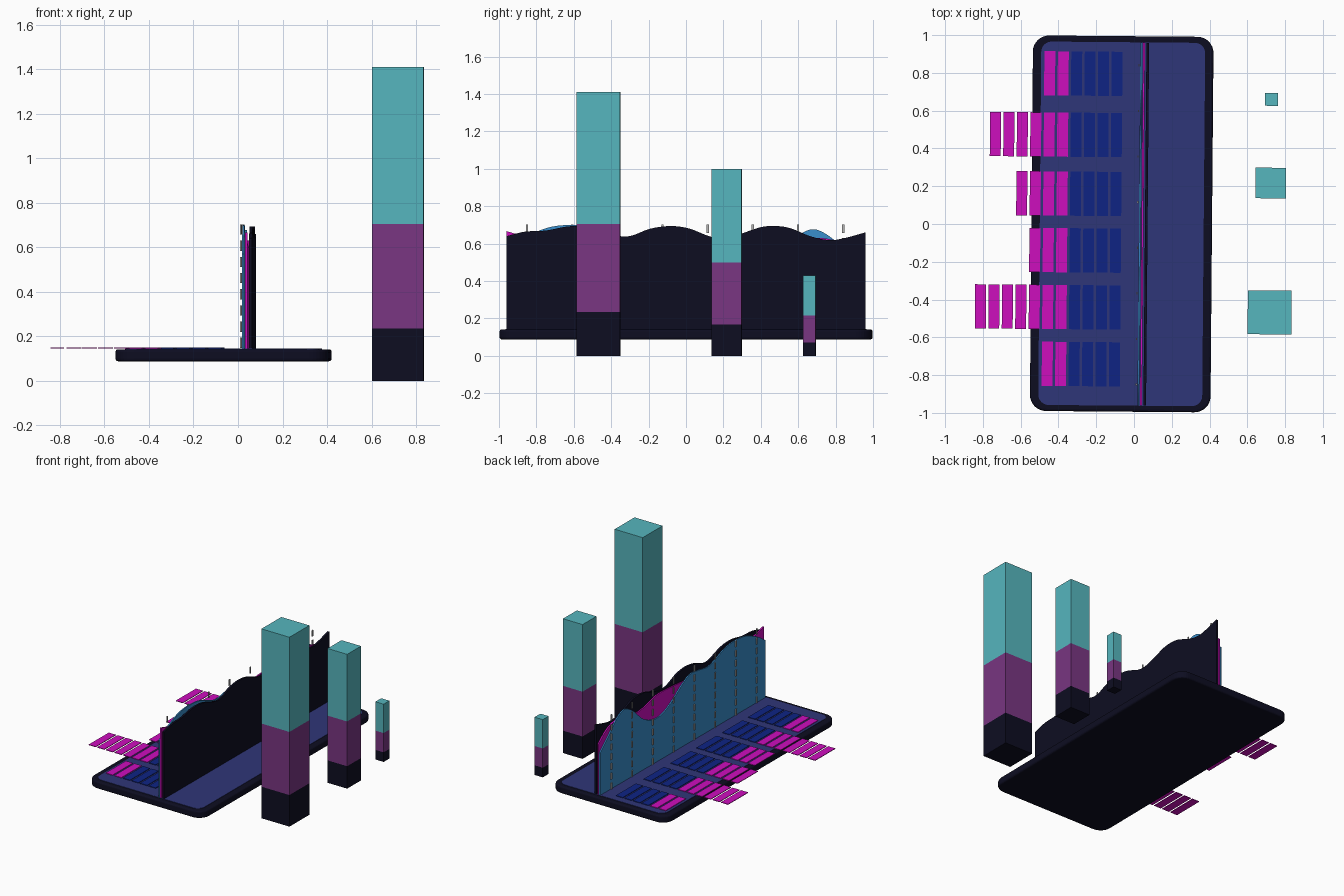
import bpy, bmesh, math
from mathutils import Matrix, Vector

if "Cube" in bpy.data.objects:
    bpy.data.objects.remove(bpy.data.objects["Cube"])

TURN = Matrix.Rotation(-0.0085, 4, 'Z')   # whole model is turned very slightly


def material(name, r, g, b):
    def lin(c):
        c /= 255
        return c / 12.92 if c <= 0.04045 else ((c + 0.055) / 1.055) ** 2.4
    m = bpy.data.materials.new(name)
    m.diffuse_color = (lin(r), lin(g), lin(b), 1)
    m.use_nodes = True
    m.node_tree.nodes["Principled BSDF"].inputs["Base Color"].default_value = m.diffuse_color
    return m


BLACK = material("blue_black", 13, 13, 33)
INDIGO = material("indigo", 47, 54, 120)
NAVY = material("navy", 14, 36, 132)
MAGENTA = material("magenta", 205, 14, 190)
BLUE = material("sky_blue", 57, 142, 204)
TEAL = material("teal", 86, 182, 190)
PURPLE = material("purple", 121, 54, 130)
GREY = material("light_grey", 180, 180, 180)


def finish(name, bm, mats):
    bmesh.ops.recalc_face_normals(bm, faces=bm.faces)
    bm.transform(TURN)
    me = bpy.data.meshes.new(name)
    bm.to_mesh(me)
    bm.free()
    for m in mats:
        me.materials.append(m)
    ob = bpy.data.objects.new(name, me)
    bpy.context.collection.objects.link(ob)
    return ob


def add_box(bm, lo, hi, index=0):
    lo, hi = Vector(lo), Vector(hi)
    mat = Matrix.Translation((lo + hi) / 2) @ Matrix.Diagonal((*(hi - lo), 1))
    verts = bmesh.ops.create_cube(bm, size=1, matrix=mat)["verts"]
    for f in {f for v in verts for f in v.link_faces}:
        f.material_index = index


def rounded_slab(name, cx, hw, hl, radius, z0, z1, mat, bevel=0):
    bm = bmesh.new()
    ring = []
    for k, (sx, sy) in enumerate([(1, 1), (-1, 1), (-1, -1), (1, -1)]):
        for i in range(9):
            a = math.radians(90 * k + 90 * i / 8)
            ring.append(bm.verts.new((cx + sx * (hw - radius) + radius * math.cos(a),
                                      sy * (hl - radius) + radius * math.sin(a), z0)))
    face = bm.faces.new(ring)
    top = bmesh.ops.extrude_face_region(bm, geom=[face])["geom"]
    bmesh.ops.translate(bm, vec=(0, 0, z1 - z0),
                        verts=[v for v in top if isinstance(v, bmesh.types.BMVert)])
    if bevel:
        rim = [e for e in bm.edges if abs(e.verts[0].co.z - e.verts[1].co.z) < 1e-6]
        bmesh.ops.bevel(bm, geom=rim, offset=bevel, segments=3, profile=0.5, affect='EDGES')
    return finish(name, bm, [mat])


# Base tray and its inlaid top
rounded_slab("base", -0.065, 0.478, 0.994, 0.085, 0.088, 0.142, BLACK, 0.012)
rounded_slab("base_top", -0.065, 0.434, 0.962, 0.055, 0.139, 0.1445, INDIGO)


def smooth_points(pts, steps=5):
    """Catmull-Rom samples through (y, z) points."""
    p = [Vector(q) for q in pts]
    p = [2 * p[0] - p[1]] + p + [2 * p[-1] - p[-2]]
    out = []
    for i in range(1, len(p) - 2):
        a, b, c, d = p[i - 1:i + 3]
        for s in range(steps):
            t = s / steps
            out.append(0.5 * (2 * b + (c - a) * t + (2 * a - 5 * b + 4 * c - d) * t ** 2
                              + (3 * b - a - 3 * c + d) * t ** 3))
    return out + [p[-2]]


def wave_wall(name, x0, x1, pts, mat):
    bm = bmesh.new()
    cols = [(bm.verts.new((x0, y, 0.142)), bm.verts.new((x0, y, z)))
            for y, z in smooth_points(pts)]
    faces = [bm.faces.new((a[0], b[0], b[1], a[1])) for a, b in zip(cols, cols[1:])]
    ext = bmesh.ops.extrude_face_region(bm, geom=faces)["geom"]
    bmesh.ops.translate(bm, vec=(x1 - x0, 0, 0),
                        verts=[v for v in ext if isinstance(v, bmesh.types.BMVert)])
    return finish(name, bm, [mat])


# Three wavy upright sheets
wave_wall("back_wave", 0.058, 0.072, [
    (-0.96, 0.64), (-0.86, 0.664), (-0.75, 0.67), (-0.62, 0.693), (-0.5, 0.685),
    (-0.36, 0.642), (-0.29, 0.643), (-0.19, 0.68), (-0.08, 0.694), (0.02, 0.68),
    (0.13, 0.638), (0.21, 0.633), (0.3, 0.655), (0.4, 0.688), (0.48, 0.694),
    (0.56, 0.682), (0.67, 0.638), (0.77, 0.619), (0.85, 0.63), (0.96, 0.66)], BLACK)
wave_wall("middle_wave", 0.040, 0.050, [
    (-0.96, 0.667), (-0.88, 0.645), (-0.75, 0.62), (-0.5, 0.61), (-0.2, 0.6),
    (0.1, 0.625), (0.28, 0.63), (0.42, 0.595), (0.55, 0.59), (0.7, 0.63),
    (0.85, 0.6), (0.96, 0.52)], MAGENTA)
wave_wall("front_wave", 0.026, 0.035, [
    (-0.96, 0.57), (-0.87, 0.63), (-0.74, 0.685), (-0.62, 0.70), (-0.5, 0.69),
    (-0.4, 0.655), (-0.3, 0.625), (-0.19, 0.64), (-0.09, 0.65), (0.0, 0.61),
    (0.12, 0.53), (0.24, 0.475), (0.35, 0.475), (0.47, 0.53), (0.58, 0.63),
    (0.68, 0.677), (0.78, 0.63), (0.87, 0.54), (0.96, 0.46)], BLUE)

# Dashed vertical grid lines in front of the sheets
bm = bmesh.new()
for i in range(8):
    y = -0.85 + 0.2415 * i
    for j in range(8):
        z = 0.148 + 0.0727 * j
        add_box(bm, (0.016, y - 0.006, z), (0.022, y + 0.006, z + 0.046))
finish("dashed_lines", bm, [GREY])

# Rows of flat bars: four navy ones, then a varying number of magenta ones
rows = [(0.794, 2), (0.47, 6), (0.158, 4), (-0.142, 3), (-0.443, 7), (-0.744, 2)]
for n, (yc, count) in enumerate(rows):
    bm = bmesh.new()
    for i in range(4 + count):
        x = -0.068 - 0.0712 * i
        add_box(bm, (x - 0.058, yc - 0.117, 0.1465), (x, yc + 0.117, 0.151), int(i >= 4))
    finish(f"bar_row_{n + 1}", bm, [NAVY, MAGENTA])

# Three stacked towers: dark foot, purple middle, teal top
towers = [("large", -0.462, 0.232, 1.41), ("medium", 0.223, 0.162, 1.0),
          ("small", 0.666, 0.068, 0.43)]
for size, y, w, h in towers:
    h0 = 0
    for part, frac, mat in (("foot", 1 / 6, BLACK), ("middle", 0.5, PURPLE), ("top", 1, TEAL)):
        bm = bmesh.new()
        add_box(bm, (0.722 - w / 2, y - w / 2, h0), (0.722 + w / 2, y + w / 2, h * frac))
        h0 = h * frac
        finish(f"{size}_tower_{part}", bm, [mat])
